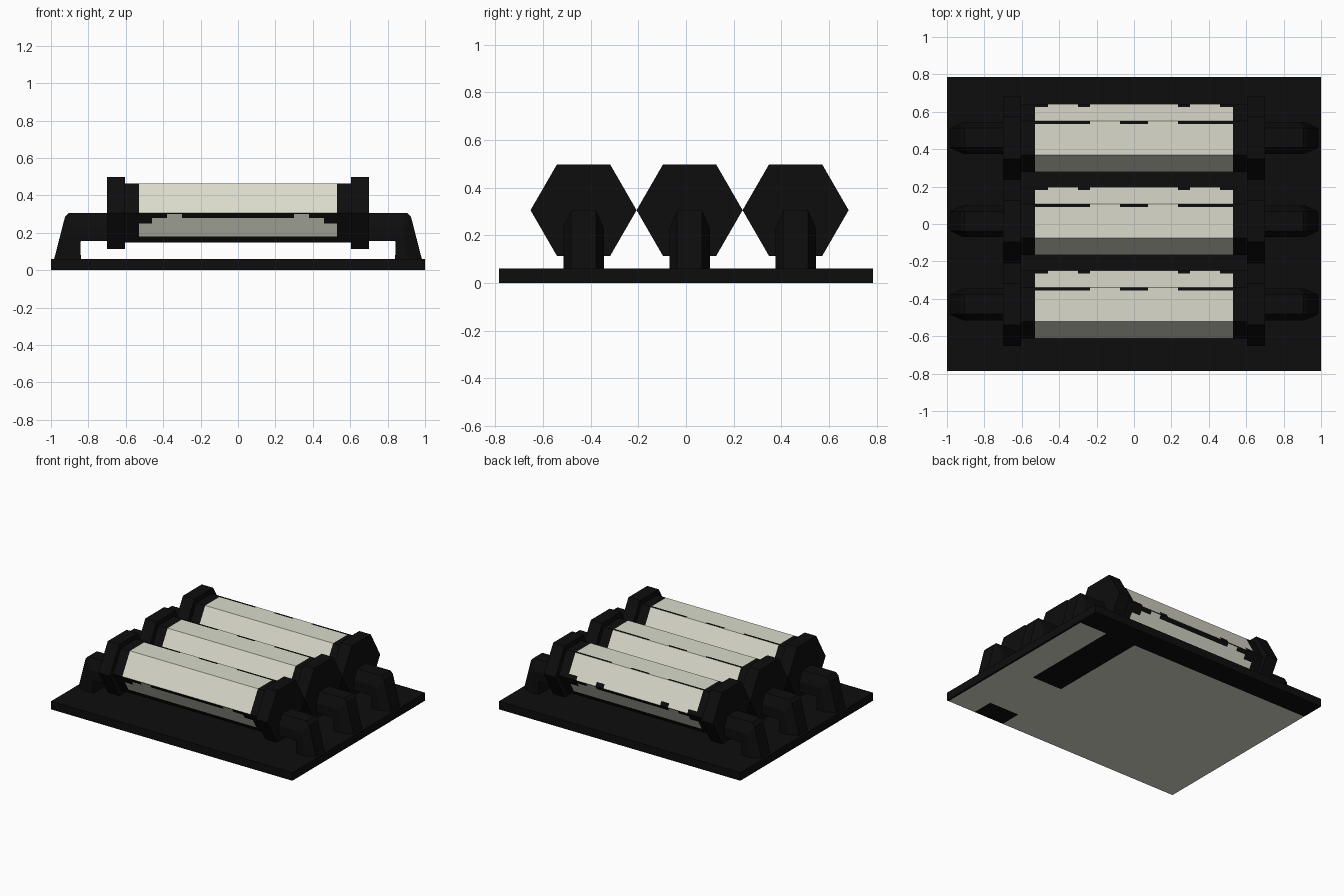
import bpy, bmesh, math
from mathutils import Vector

if "Cube" in bpy.data.objects:
    bpy.data.objects.remove(bpy.data.objects["Cube"])


def material(name, rgb):
    m = bpy.data.materials.new(name)
    m.diffuse_color = (*rgb, 1)
    m.use_nodes = True
    m.node_tree.nodes["Principled BSDF"].inputs["Base Color"].default_value = m.diffuse_color
    return m


BLACK = material("black", (0.004, 0.004, 0.004))
CREAM = material("pale_cream", (0.70, 0.71, 0.60))


def finish(bm, name, loc=(0, 0, 0)):
    bmesh.ops.remove_doubles(bm, verts=bm.verts, dist=0.0005)
    bmesh.ops.recalc_face_normals(bm, faces=bm.faces)
    me = bpy.data.meshes.new(name)
    bm.to_mesh(me)
    bm.free()
    me.materials.append(BLACK)
    me.materials.append(CREAM)
    ob = bpy.data.objects.new(name, me)
    ob.location = loc
    bpy.context.collection.objects.link(ob)
    return ob


def loft(bm, rings):
    # closed solid through rings of equal point count
    vs = [[bm.verts.new(p) for p in r] for r in rings]
    n = len(rings[0])
    for a, b in zip(vs, vs[1:]):
        for i in range(n):
            bm.faces.new((a[i], a[(i + 1) % n], b[(i + 1) % n], b[i]))
    bm.faces.new(vs[0])
    bm.faces.new(vs[-1])


def hexagon(r):
    # starts at the front point, goes over the top to the back
    return [(r * math.cos(math.pi - i * math.pi / 3),
             r * math.sin(math.pi - i * math.pi / 3)) for i in range(6)]


# base plate, underside painted by region
HX, HY = 1.0, 0.785
bm = bmesh.new()
bmesh.ops.create_cube(bm, size=1)
for v in bm.verts:
    v.co = (v.co.x * 2 * HX, v.co.y * 2 * HY, (v.co.z + 0.5) * 0.06)


def cut(axis, value):
    co, no = Vector((0, 0, 0)), Vector((0, 0, 0))
    co[axis], no[axis] = value, 1
    bmesh.ops.bisect_plane(bm, geom=bm.verts[:] + bm.edges[:] + bm.faces[:],
                           plane_co=co, plane_no=no)


for x in (0.505, 0.755, 0.985):
    cut(0, x)
for y in (-0.62, -0.17, 0.607):
    cut(1, y)
for f in bm.faces:
    c = f.calc_center_median()
    if c.z < 0.001:
        in_band = 0.505 < c.x < 0.755
        dark = c.y > 0.607 or c.x > 0.985 or (in_band and (c.y > -0.17 or c.y < -0.62))
        f.material_index = 0 if dark else 1
finish(bm, "base_plate")


def is_cream(side, x, v):
    # sides run: front upper, top, back upper, back lower, bottom, front lower
    x = abs(x)
    if x > 0.53 or side == 4:
        return False
    if side == 0:
        return True
    if side == 1:
        return v < 0.91 or 0.075 < x < 0.235
    if side == 2:
        return v < 0.83 or not (0.235 < x < 0.30 or x > 0.46)
    if side == 5:
        v = 1 - v
    top = 0.35 if x > 0.46 else 0.03 if 0.30 < x < 0.38 else 0.17
    return top < v < 0.79


HALF_CUTS = (0.075, 0.235, 0.30, 0.38, 0.46, 0.53, 0.61)
X_CUTS = sorted([-x for x in HALF_CUTS] + list(HALF_CUTS))
V_CUTS = (0, 0.03, 0.17, 0.35, 0.79, 0.83, 0.91, 1)


def canister_body(name, loc):
    bm = bmesh.new()
    pts = [Vector(p) for p in hexagon(0.182)]
    for side in range(6):
        a, b = pts[side], pts[(side + 1) % 6]
        # lower front side is measured upward, so its cuts are flipped
        cuts = V_CUTS if side != 5 else [1 - v for v in reversed(V_CUTS)]
        for v0, v1 in zip(cuts, cuts[1:]):
            p, q = a.lerp(b, v0), a.lerp(b, v1)
            for x0, x1 in zip(X_CUTS, X_CUTS[1:]):
                f = bm.faces.new([bm.verts.new(c) for c in (
                    (x0, *p), (x1, *p), (x1, *q), (x0, *q))])
                f.material_index = int(is_cream(side, (x0 + x1) / 2, (v0 + v1) / 2))
    finish(bm, name, loc)


def end_cap(name, s, loc):
    bm = bmesh.new()
    loft(bm, [[(s * x, y, z) for y, z in hexagon(0.2225)] for x in (0.605, 0.70)])
    finish(bm, name, loc)


def bracket(name, s, y):
    # arm and splayed leg: (outer x, z, inner x, z), bevelled on the outside
    path = [(0.65, 0.305, 0.65, 0.155), (0.905, 0.305, 0.84, 0.155),
            (0.925, 0.285, 0.842, 0.15), (0.988, 0.04, 0.84, 0.04)]
    rings = []
    for ox, oz, ix, iz in path:
        o, i = Vector((ox, oz)), Vector((ix, iz))
        m = o.lerp(i, 0.5)
        rings.append([(s * p.x, w, p.y) for p, w in (
            (o, -0.052), (o, 0.052), (m, 0.085), (i, 0.085), (i, -0.085), (m, -0.085))])
    bm = bmesh.new()
    loft(bm, rings)
    finish(bm, name, (0, y, 0))


# three hexagonal canisters with caps and brackets
for row, y in (("front", -0.43), ("middle", 0.015), ("back", 0.46)):
    loc = (0, y, 0.305)
    canister_body(row + "_canister", loc)
    for side, s in (("left", -1), ("right", 1)):
        end_cap(f"{row}_{side}_end_cap", s, loc)
        bracket(f"{row}_{side}_bracket", s, y)
